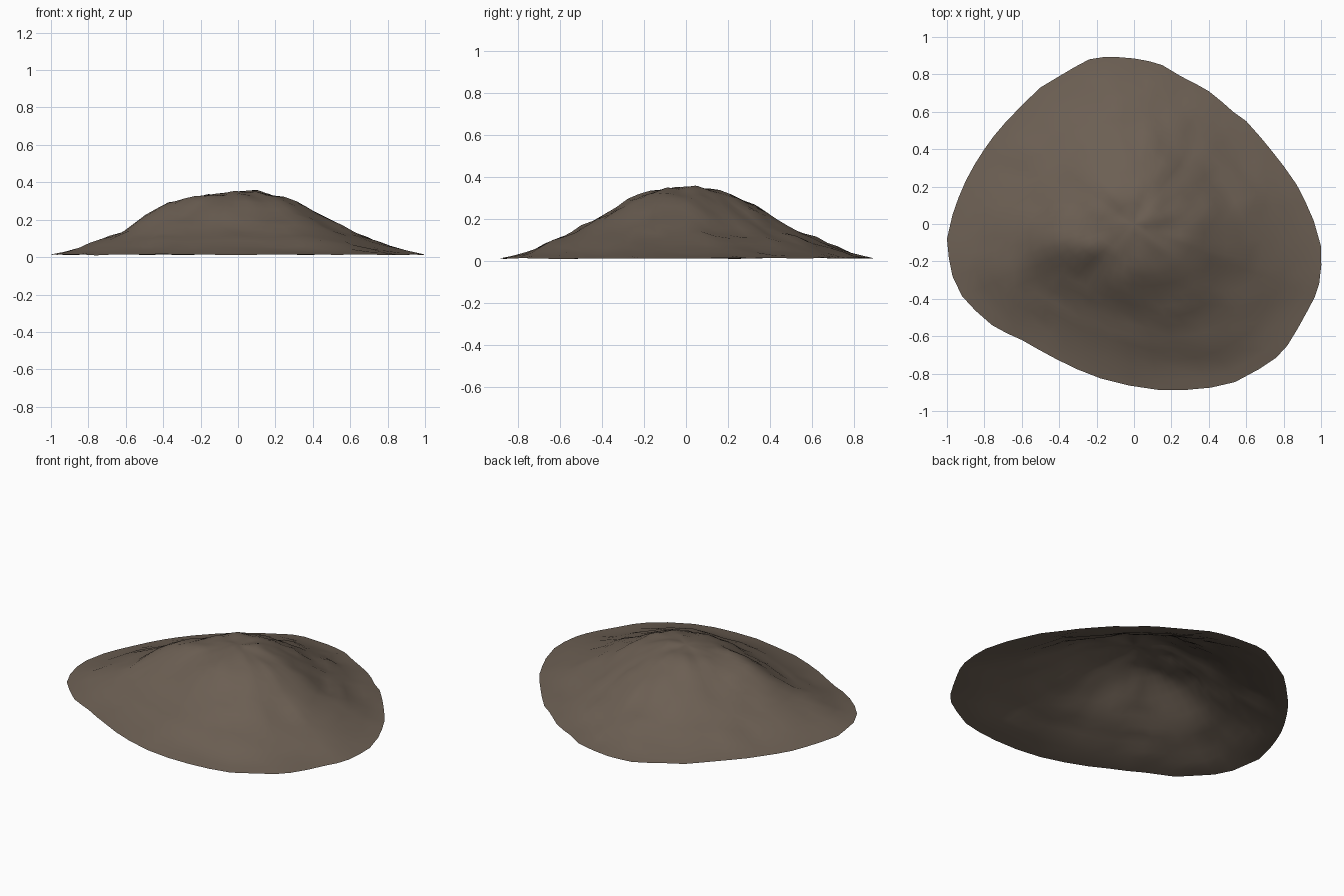
import bpy, bmesh, math
from mathutils import Vector, noise

if "Cube" in bpy.data.objects:
    bpy.data.objects.remove(bpy.data.objects["Cube"])

# Footprint outline seen from above (counter-clockwise)
OUTLINE = [(1.0, -.12), (.96, .02), (.87, .21), (.8, .31), (.68, .46), (.6, .55), (.53, .6),
           (.4, .71), (.25, .79), (.15, .85), (0, .885), (-.16, .893), (-.24, .88), (-.4, .79),
           (-.5, .73), (-.69, .54), (-.8, .4), (-.9, .23), (-.97, .05), (-1.0, -.08),
           (-.97, -.28), (-.92, -.385), (-.76, -.54), (-.6, -.62), (-.42, -.72), (-.18, -.825),
           (.13, -.887), (.41, -.875), (.54, -.845), (.67, -.775), (.76, -.715), (.82, -.65),
           (.93, -.46), (.99, -.32)]
# Height against distance from centre (0 = peak, 1 = rim)
PROFILE = [(0, .346), (.12, .342), (.22, .327), (.32, .29), (.42, .24), (.52, .184),
           (.62, .136), (.72, .098), (.82, .058), (.92, .027), (1, .013)]
RINGS = 16


def height(t):
    for (a, ha), (b, hb) in zip(PROFILE, PROFILE[1:]):
        if t <= b:
            return ha + (hb - ha) * (t - a) / (b - a)
    return PROFILE[-1][1]


def lumpy(x, y, t):
    # shoulder on the left, broad swells and small clods
    shoulder = .036 * math.exp(-((x + .42) ** 2 + (y + .1) ** 2) / .02)
    crown = .008 * math.exp(-((x - .09) ** 2 + y * y) / .015)
    broad = noise.noise(Vector((x * 3, y * 3, 4.2))) * .01
    clods = noise.noise(Vector((x * 11, y * 11, 1.7))) * .016
    fade = min(1, (1 - t) * 4 + .3)
    return max(0, height(t) + shoulder + crown + (broad + clods) * fade)


# Outline with rounded midpoints so the facets are even
rim = []
n = len(OUTLINE)
for i in range(n):
    a, p, q, b = (Vector(OUTLINE[(i + d) % n]) for d in (-1, 0, 1, 2))
    rim.append(p)
    if (q - p).length > .15:
        rim.append((p + q) * .5625 - (a + b) * .0625)
n = len(rim)

# Open shell of the mound, built ring by ring
bm = bmesh.new()
peak = bm.verts.new((0, 0, lumpy(0, 0, 0)))
rings = []
for k in range(1, RINGS + 1):
    t = k / RINGS
    ring = []
    for x, y in rim:
        # nudge the clods sideways, but keep the rim in place
        w = .03 * t * min(1, (1 - t) * 4)
        px = x * t + w * noise.noise(Vector((x * t * 8, y * t * 8, 7.3)))
        py = y * t + w * noise.noise(Vector((x * t * 8, y * t * 8, 9.1)))
        ring.append(bm.verts.new((px, py, lumpy(px, py, t))))
    rings.append(ring)
for i in range(n):
    j = (i + 1) % n
    bm.faces.new((peak, rings[0][i], rings[0][j]))
    for a, b in zip(rings, rings[1:]):
        bm.faces.new((a[i], b[i], b[j], a[j]))
for f in bm.faces:
    f.smooth = True
mesh = bpy.data.meshes.new("dirt_mound")
bm.to_mesh(mesh)
bm.free()

soil = bpy.data.materials.new("brown soil")
soil.diffuse_color = (.15, .115, .087, 1)
soil.use_nodes = True
soil.node_tree.nodes["Principled BSDF"].inputs["Base Color"].default_value = soil.diffuse_color
mesh.materials.append(soil)
mound = bpy.data.objects.new("dirt_mound", mesh)
bpy.context.collection.objects.link(mound)
